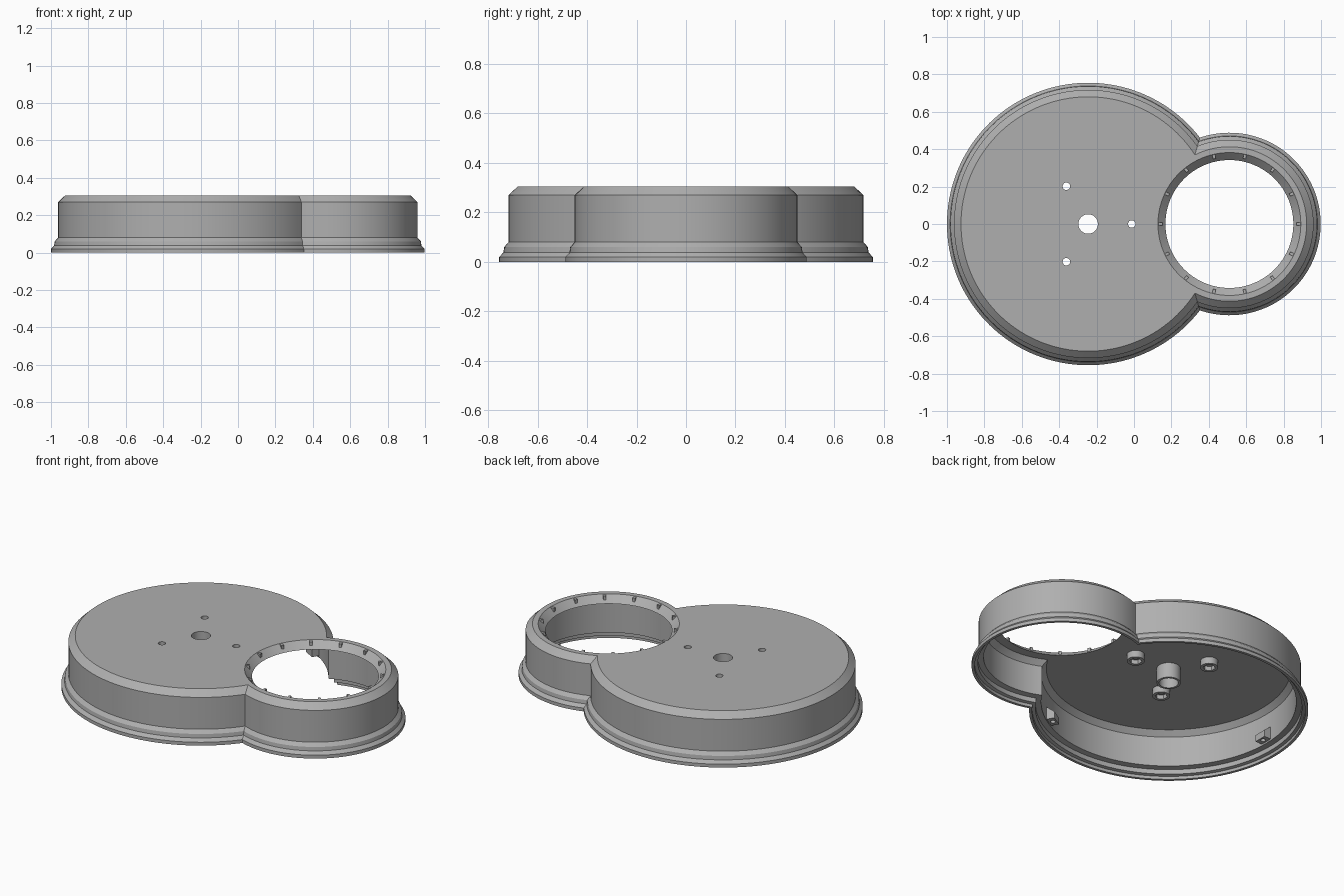
import bpy, bmesh, math
from mathutils import Matrix, Vector

cube = bpy.data.objects.get("Cube")
if cube:
    bpy.data.objects.remove(cube)

BIG_X, SMALL_X = -0.245, 0.51
BIG_R, SMALL_R = 0.717, 0.45
TOP, CEILING = 0.305, 0.265

grey = bpy.data.materials.new("plain grey")
grey.use_nodes = True
colour = (0.43, 0.43, 0.43, 1)
grey.diffuse_color = colour
grey.node_tree.nodes["Principled BSDF"].inputs["Base Color"].default_value = colour


def make_object(name, bm):
    bmesh.ops.recalc_face_normals(bm, faces=bm.faces)
    mesh = bpy.data.meshes.new(name)
    bm.to_mesh(mesh)
    bm.free()
    mesh.materials.append(grey)
    obj = bpy.data.objects.new(name, mesh)
    bpy.context.collection.objects.link(obj)
    return obj


def frustum(name, x, y, z0, z1, r0, r1=None, sides=48):
    """Upright cylinder or cone from z0 to z1."""
    bm = bmesh.new()
    bmesh.ops.create_cone(bm, cap_ends=True, segments=sides, radius1=r0,
                          radius2=r0 if r1 is None else r1, depth=z1 - z0,
                          matrix=Matrix.Translation((x, y, (z0 + z1) / 2)))
    return make_object(name, bm)


def prism(name, profile, width, centre_x, angle):
    """Radial (r, z) profile given a width and turned about a vertical axis."""
    bm = bmesh.new()
    base = [bm.verts.new((r, -width / 2, z)) for r, z in profile]
    face = bm.faces.new(base)
    ext = bmesh.ops.extrude_face_region(bm, geom=[face])["geom"]
    bmesh.ops.translate(bm, vec=(0, width, 0),
                        verts=[v for v in ext if isinstance(v, bmesh.types.BMVert)])
    bm.transform(Matrix.Translation((centre_x, 0, 0)) @ Matrix.Rotation(angle, 4, "Z"))
    return make_object(name, bm)


def cut(obj, cutter):
    mod = obj.modifiers.new("cut", "BOOLEAN")
    mod.object = cutter
    mod.operation = "DIFFERENCE"
    mod.solver = "EXACT"
    bpy.context.view_layer.objects.active = obj
    bpy.ops.object.modifier_apply(modifier=mod.name)


def outline(offset, z, n_big=112, n_small=72):
    """Union outline of the two offset circles."""
    R, r, d = BIG_R + offset, SMALL_R + offset, SMALL_X - BIG_X
    a = math.acos((d * d + R * R - r * r) / (2 * d * R))
    b = math.pi - math.acos((d * d + r * r - R * R) / (2 * d * r))
    pts = []
    for i in range(n_big):
        t = a + (2 * math.pi - 2 * a) * i / n_big
        pts.append((BIG_X + R * math.cos(t), R * math.sin(t), z))
    for i in range(n_small):
        t = -b + 2 * b * i / n_small
        pts.append((SMALL_X + r * math.cos(t), r * math.sin(t), z))
    return pts


# Housing shell: stepped skirt, wall, chamfer, then back down the inside
levels = [(-0.037, TOP), (0, 0.27), (0, 0.08), (0.018, 0.06), (0.021, 0.038),
          (0.038, 0.02), (0.038, 0), (0.022, 0), (0.022, 0.018), (0.004, 0.022),
          (0.004, 0.05), (-0.027, 0.055), (-0.027, 0.235), (-0.055, CEILING)]
bm = bmesh.new()
rings = [[bm.verts.new(p) for p in outline(o, z)] for o, z in levels]
bm.faces.new(rings[0])
bm.faces.new(rings[-1])
for upper, lower in zip(rings, rings[1:]):
    for i in range(len(upper)):
        j = (i + 1) % len(upper)
        bm.faces.new((upper[i], upper[j], lower[j], lower[i]))
housing = make_object("housing", bm)

# Centre tube and three screw bosses under the top plate
tube = frustum("centre_tube", BIG_X, 0, 0.175, CEILING + 0.01, 0.065)
parts = [housing, tube]
cutters = [frustum("bore_cutter", BIG_X, 0, 0.1, 0.4, 0.052)]
cut(tube, cutters[0])
cut(housing, cutters[0])
for i in range(3):
    t = i * math.tau / 3
    x, y = BIG_X + 0.233 * math.cos(t), 0.233 * math.sin(t)
    boss = frustum(f"screw_boss_{i + 1}", x, y, 0.225, CEILING + 0.01, 0.048, sides=32)
    hole = frustum("screw_cutter", x, y, 0.1, 0.4, 0.02, sides=24)
    nut = frustum("nut_cutter", x, y, 0.2, 0.25, 0.034, sides=6)
    cut(boss, hole)
    cut(boss, nut)
    cut(housing, hole)
    parts.append(boss)
    cutters += [hole, nut]

# Conical opening in the small ring
over = 0.02
opening = frustum("opening_cutter", SMALL_X, 0, CEILING - over, TOP + over,
                  0.342 - over, 0.382 + over, sides=96)
cut(housing, opening)
cutters.append(opening)

# Short ribs around the opening
rib = [(0.358, 0.27), (0.358, 0.303), (0.39, 0.303), (0.39, 0.27)]
for i in range(14):
    parts.append(prism(f"opening_rib_{i + 1}", rib, 0.015, SMALL_X, i * math.tau / 14))

# Wedge-shaped fixing blocks with pilot holes on the inner wall
wedge = [(0.7, 0.065), (0.645, 0.065), (0.645, 0.105), (0.7, 0.15)]
for i in range(3):
    t = math.pi / 3 + i * math.tau / 3
    block = prism(f"fixing_block_{i + 1}", wedge, 0.075, BIG_X, t)
    pilot = frustum("pilot_cutter", BIG_X + 0.667 * math.cos(t), 0.667 * math.sin(t),
                    0.03, 0.1, 0.014, sides=16)
    cut(block, pilot)
    parts.append(block)
    cutters.append(pilot)

for c in cutters:
    bpy.data.objects.remove(c)

# Smooth curved walls, crisp edges
bpy.ops.object.select_all(action="DESELECT")
for p in parts:
    p.select_set(True)
bpy.context.view_layer.objects.active = housing
bpy.ops.object.shade_smooth_by_angle(angle=math.radians(20))
